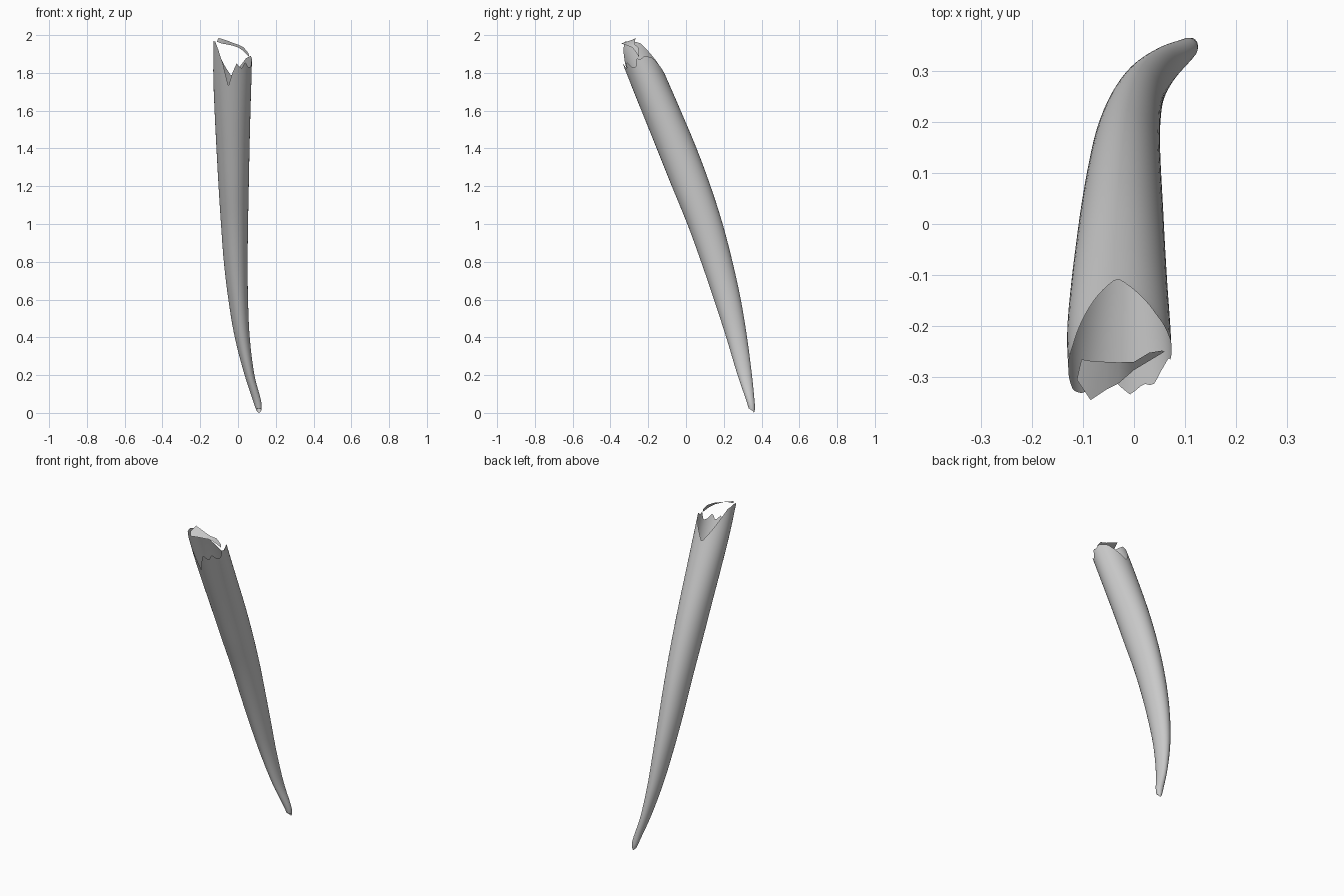
import bpy, bmesh, math

# Cross-sections: z, left x, right x, front y, back y
SECTIONS = [
    (0.00, 0.105, 0.119, 0.342, 0.360),
    (0.02, 0.095, 0.125, 0.333, 0.365),
    (0.06, 0.081, 0.123, 0.321, 0.363),
    (0.20, 0.035, 0.087, 0.273, 0.349),
    (0.40, -0.017, 0.062, 0.213, 0.323),
    (0.60, -0.051, 0.053, 0.148, 0.290),
    (0.80, -0.075, 0.051, 0.080, 0.246),
    (1.00, -0.090, 0.053, 0.007, 0.194),
    (1.20, -0.103, 0.057, -0.075, 0.130),
    (1.40, -0.114, 0.061, -0.155, 0.056),
    (1.60, -0.124, 0.066, -0.236, -0.028),
    (1.80, -0.131, 0.072, -0.316, -0.115),
    (2.00, -0.128, 0.076, -0.396, -0.200),
]

# Torn rim: angle around the tube (0 = right, 90 = back), height
RIM = [(0, 1.87), (20, 1.89), (45, 1.88), (70, 1.83), (92, 1.78), (115, 1.84),
       (135, 1.90), (155, 1.955), (180, 1.97), (205, 1.965), (222, 1.92),
       (240, 1.85), (258, 1.73), (270, 1.80), (282, 1.85), (298, 1.82),
       (310, 1.86), (325, 1.83), (340, 1.83), (350, 1.88), (360, 1.87)]

SIDES = 60
ROWS = 40


def linear(table, x):
    for a, b in zip(table, table[1:]):
        if x <= b[0]:
            t = (x - a[0]) / (b[0] - a[0])
            return a[1] + (b[1] - a[1]) * t
    return table[-1][1]


def slope(i, k):
    a, b = SECTIONS[max(i - 1, 0)], SECTIONS[min(i + 1, len(SECTIONS) - 1)]
    return (b[k] - a[k]) / (b[0] - a[0])


def section(z):
    """Smooth (Hermite) interpolation of the cross-section limits."""
    i = 0
    while i < len(SECTIONS) - 2 and z > SECTIONS[i + 1][0]:
        i += 1
    a, b = SECTIONS[i], SECTIONS[i + 1]
    h = b[0] - a[0]
    t = (z - a[0]) / h
    return [(2*t**3 - 3*t**2 + 1) * a[k] + (t**3 - 2*t**2 + t) * h * slope(i, k)
            + (3*t**2 - 2*t**3) * b[k] + (t**3 - t**2) * h * slope(i + 1, k)
            for k in range(1, 5)]


def surface_point(deg, z):
    x0, x1, y0, y1 = section(z)
    a = math.radians(deg)
    return ((x0 + x1) / 2 + (x1 - x0) / 2 * math.cos(a),
            (y0 + y1) / 2 + (y1 - y0) / 2 * math.sin(a), z)


def make_object(name, rows, closed):
    bm = bmesh.new()
    grid = [[bm.verts.new(p) for p in row] for row in rows]
    for lo, hi in zip(grid, grid[1:]):
        n = len(lo)
        for j in range(n if closed else n - 1):
            k = (j + 1) % n
            bm.faces.new((lo[j], lo[k], hi[k], hi[j]))
    for f in bm.faces:
        f.smooth = True
    mesh = bpy.data.meshes.new(name)
    bm.to_mesh(mesh)
    bm.free()
    obj = bpy.data.objects.new(name, mesh)
    bpy.context.collection.objects.link(obj)
    return obj


# Hollow curved tusk: level rings in the middle, open tip, torn upper rim
rows = []
for r in range(ROWS + 1):
    t = r / ROWS
    row = []
    for j in range(SIDES):
        deg = 360 * j / SIDES
        tip = 0.012 - 0.012 * math.sin(math.radians(deg))
        base = 1.65 * (t / 0.85) ** 1.3
        if t <= 0.85:
            z = base + tip * max(0, 1 - base / 0.1)
        else:
            z = 1.65 + (linear(RIM, deg) - 1.65) * (t - 0.85) / 0.15
        row.append(surface_point(deg, z))
    rows.append(row)
make_object("tusk_shell", rows, True)

# Thin torn flap bridging the open end
front_edge = [(-0.112, -0.305, 1.965), (-0.085, -0.345, 1.955), (-0.055, -0.325, 1.95),
              (-0.03, -0.312, 1.945), (0.0, -0.286, 1.935), (0.03, -0.268, 1.915),
              (0.06, -0.25, 1.885)]
back_edge = [(-0.103, -0.265, 1.985), (-0.085, -0.268, 1.98), (-0.055, -0.27, 1.97),
             (-0.03, -0.271, 1.96), (0.0, -0.27, 1.95), (0.03, -0.252, 1.935),
             (0.055, -0.248, 1.905)]
make_object("torn_flap", [front_edge, back_edge], False)
